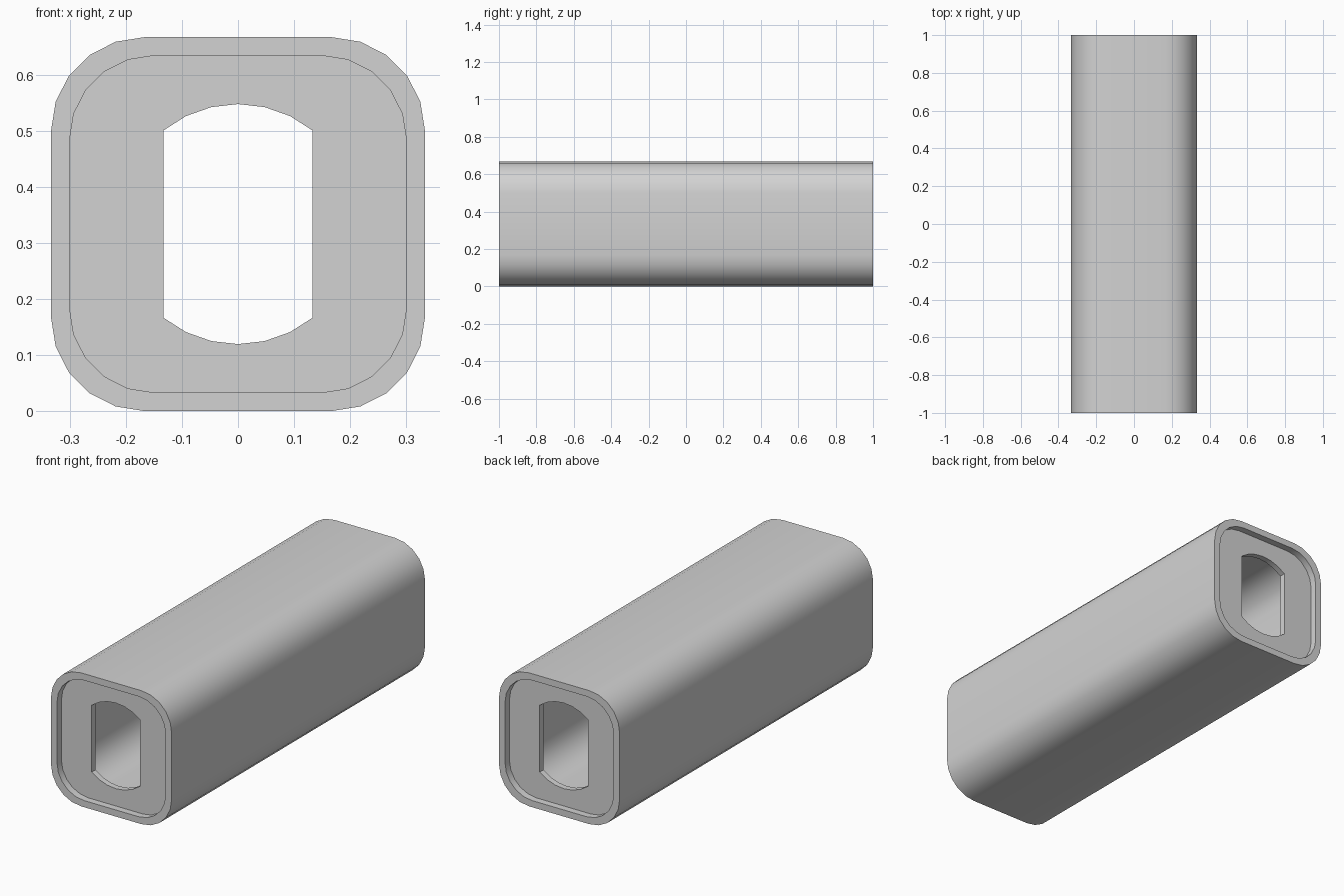
import bpy, bmesh
from math import sin, cos, pi, asin

if "Cube" in bpy.data.objects:
    bpy.data.objects.remove(bpy.data.objects["Cube"], do_unlink=True)

HALF = 1 / 3            # half width of the square section, also its centre height
WALL = 0.033
RECESS = 0.035
PLATE = 0.03

grey = bpy.data.materials.new("light grey")
grey.use_nodes = True
colour = (0.65, 0.65, 0.65, 1)
grey.diffuse_color = colour
grey.node_tree.nodes["Principled BSDF"].inputs["Base Color"].default_value = colour


def rounded_square(half, radius, steps=5):
    c = half - radius
    pts = []
    for q, (sx, sz) in enumerate([(1, 1), (-1, 1), (-1, -1), (1, -1)]):
        for i in range(steps + 1):
            a = (q + i / steps) * pi / 2
            pts.append((sx * c + radius * cos(a), sz * c + radius * sin(a)))
    return pts


def slot(half_width, side, crown, steps=6):
    # straight sides with a shallow arc at the top and bottom
    rise = crown - side
    radius = (half_width ** 2 + rise ** 2) / (2 * rise)
    sweep = asin(half_width / radius)
    top = []
    for i in range(steps + 1):
        a = sweep * (1 - 2 * i / steps)
        top.append((radius * sin(a), crown - radius + radius * cos(a)))
    return top + [(-x, -z) for x, z in top]


def extrude_ring(name, outer, inner, y_start, depth):
    bm = bmesh.new()
    edges = []
    for loop in (outer, inner):
        vs = [bm.verts.new((x, y_start, z + HALF)) for x, z in loop]
        edges += [bm.edges.new((v, vs[i - 1])) for i, v in enumerate(vs)]
    bmesh.ops.triangle_fill(bm, use_beauty=True, edges=edges)
    new = bmesh.ops.extrude_face_region(bm, geom=bm.faces[:])["geom"]
    moved = [g for g in new if isinstance(g, bmesh.types.BMVert)]
    bmesh.ops.translate(bm, verts=moved, vec=(0, depth, 0))
    bmesh.ops.recalc_face_normals(bm, faces=bm.faces[:])
    mesh = bpy.data.meshes.new(name)
    bm.to_mesh(mesh)
    bm.free()
    mesh.materials.append(grey)
    obj = bpy.data.objects.new(name, mesh)
    bpy.context.collection.objects.link(obj)
    bpy.ops.object.select_all(action="DESELECT")
    obj.select_set(True)
    bpy.context.view_layer.objects.active = obj
    bpy.ops.object.shade_smooth_by_angle(angle=pi / 6)
    return obj


# Hollow rounded-square sleeve
bore = rounded_square(HALF - WALL, 0.15)
extrude_ring("sleeve", rounded_square(HALF, HALF / 2), bore, -1, 2)

# Slotted plates set just inside each open end
opening = slot(0.133, 0.167, 0.214)
extrude_ring("front_plate", bore, opening, -1 + RECESS, PLATE)
extrude_ring("back_plate", bore, opening, 1 - RECESS, -PLATE)
